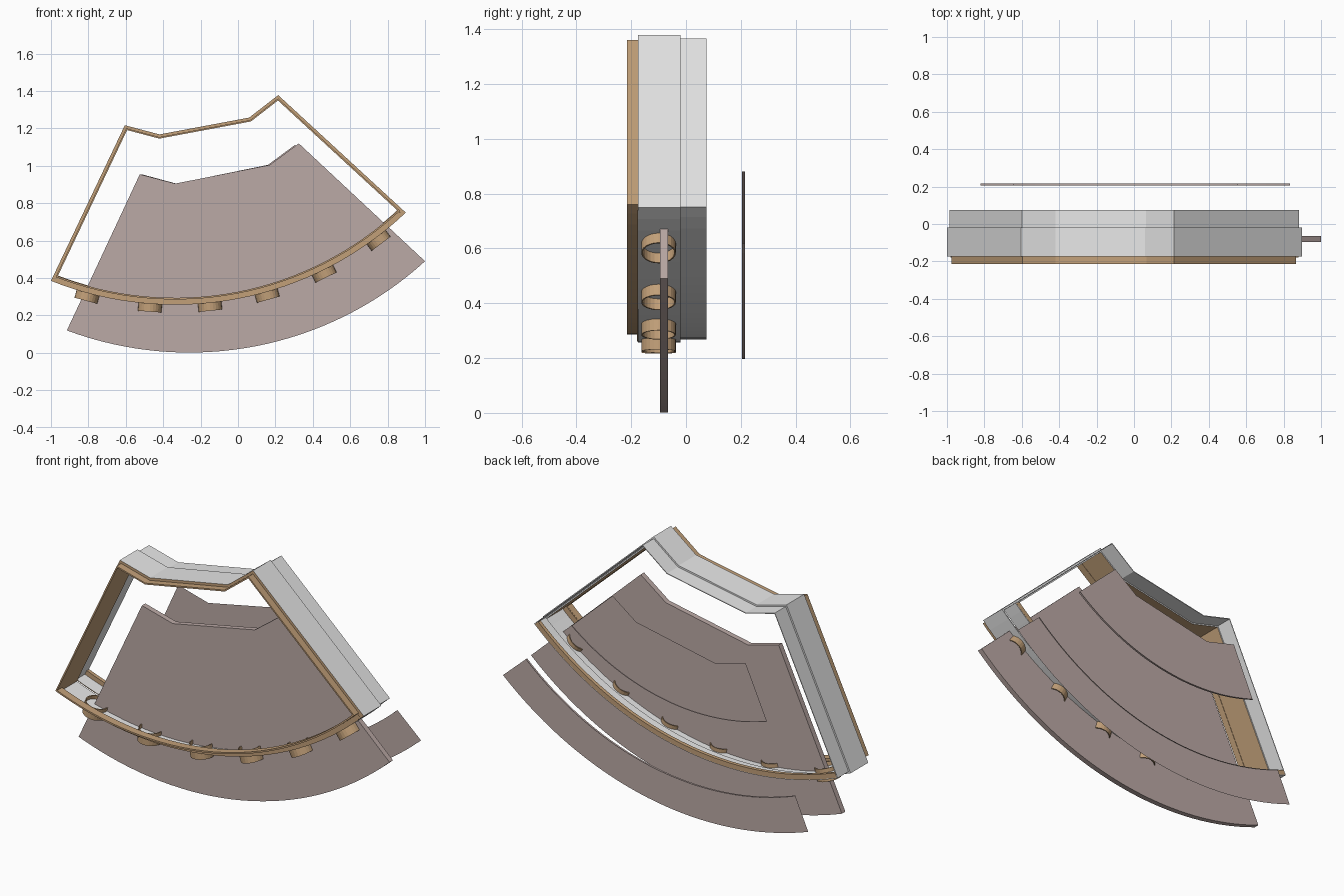
import bpy, bmesh, math
from mathutils import Vector as V

if "Cube" in bpy.data.objects:
    bpy.data.objects.remove(bpy.data.objects["Cube"])


def mat(name, col):
    m = bpy.data.materials.new(name)
    m.diffuse_color = (*col, 1)
    m.use_nodes = True
    m.node_tree.nodes["Principled BSDF"].inputs["Base Color"].default_value = m.diffuse_color
    return m


GREY = mat("light_grey", (0.8, 0.8, 0.8))
BROWN = mat("tan_brown", (0.54, 0.35, 0.19))
MAUVE = mat("mauve_panel", (0.50, 0.40, 0.38))


def finish(name, bm, mats, recalc=True):
    if recalc:
        bmesh.ops.recalc_face_normals(bm, faces=bm.faces)
    me = bpy.data.meshes.new(name)
    bm.to_mesh(me)
    bm.free()
    for m in mats:
        me.materials.append(m)
    ob = bpy.data.objects.new(name, me)
    bpy.context.collection.objects.link(ob)
    return ob


def arc_centre(p, q, r):
    p, q = V(p), V(q)
    d = q - p
    up = V((-d.y, d.x)).normalized()
    return (p + q) / 2 + up * math.sqrt(r * r - (d.length / 2) ** 2)


def arc(p, q, r, n=32):
    """Downward-bulging arc from p (left) to q (right)."""
    c = arc_centre(p, q, r)
    a, b = V(p) - c, V(q) - c
    a0, a1 = math.atan2(a.y, a.x), math.atan2(b.y, b.x)
    return [c + r * V((math.cos(t), math.sin(t)))
            for t in (a0 + (a1 - a0) * i / n for i in range(n + 1))]


def inset(pts, dists):
    """Move every edge of a closed outline inwards by its own distance."""
    n, lines, out = len(pts), [], []
    for i in range(n):
        d = (pts[(i + 1) % n] - pts[i]).normalized()
        lines.append((pts[i] + V((-d.y, d.x)) * dists[i], d))
    for i in range(n):
        (p, d), (q, e) = lines[i - 1], lines[i]
        det = d.x * e.y - d.y * e.x
        if abs(det) < 1e-6:
            out.append(q)
        else:
            w = q - p
            out.append(p + d * ((w.x * e.y - w.y * e.x) / det))
    return out


def plate(name, pts, y0, y1=None):
    bm = bmesh.new()
    f = bm.faces.new([bm.verts.new((p.x, y0, p.y)) for p in pts])
    if y1 is not None:
        r = bmesh.ops.extrude_face_region(bm, geom=[f])
        vs = [g for g in r["geom"] if isinstance(g, bmesh.types.BMVert)]
        bmesh.ops.translate(bm, verts=vs, vec=(0, y1 - y0, 0))
    return finish(name, bm, [MAUVE])


# frame outline: curved bottom, two straight sides, notched top
N = 32
FL, FR, FRAD = (-1.0, 0.385), (0.897, 0.75), 1.79
outline = arc(FL, FR, FRAD, N) + [V(p) for p in
          ((0.215, 1.378), (0.06, 1.258), (-0.42, 1.168), (-0.605, 1.217))]
M = len(outline)


def dist(side, bottom):
    return [bottom] * N + [side] * (M - N)


def ring(name, out_d, in_d, y0, y1, grey_sides=(), grey_floor=(), span=M):
    """Frame layer; sides are 0 outer, 1 back, 2 inner, 3 front."""
    o, i = inset(outline, dist(*out_d)), inset(outline, dist(*in_d))
    bm = bmesh.new()
    loops = [[bm.verts.new((p.x, y, p.y)) for p in pts]
             for pts, y in ((o, y0), (o, y1), (i, y1), (i, y0))]
    for k in range(span):
        j = (k + 1) % M
        for s in range(4):
            a, b = loops[s], loops[(s + 1) % 4]
            f = bm.faces.new((a[k], a[j], b[j], b[k]))
            grey = s in (grey_floor if k < N else grey_sides)
            f.material_index = 0 if grey else 1
    return finish(name, bm, [GREY, BROWN])


ring("front_trim", (0.014, 0.028), (0.022, 0.037), -0.215, -0.175)
ring("main_wall", (0.0, 0.0), (0.02, 0.006), -0.175, -0.02, (0, 1), (0, 1, 2))
ring("rear_wall", (0.009, 0.01), (0.013, 0.014), -0.02, 0.075, (0, 1, 2), (0, 1, 2))
# low brown lips along the front and rear edge of the curved floor
ring("front_lip", (0.02, 0.002), (0.021, 0.036), -0.178, -0.170, span=N)
ring("rear_lip", (0.013, 0.0135), (0.014, 0.040), 0.055, 0.0755, span=N)

# round spouts through the curved bottom
centre = arc_centre(FL, FR, FRAD)
for n, (x, z) in enumerate([(-0.805, 0.31), (-0.47, 0.25), (-0.15, 0.25),
                            (0.155, 0.31), (0.455, 0.435), (0.745, 0.61)]):
    d = (V((x, z)) - centre).normalized()
    axis = V((d.x, 0, d.y))
    side = V((-d.y, 0, d.x))
    bm = bmesh.new()
    loops = []
    for rad, r in ((0.063, FRAD - 0.028), (0.063, FRAD + 0.042),
                   (0.058, FRAD + 0.042), (0.058, FRAD - 0.028)):
        base = V((centre.x, -0.1, centre.y)) + axis * r
        loops.append([bm.verts.new(base + side * rad * math.cos(t) + V((0, rad * math.sin(t), 0)))
                      for t in (2 * math.pi * k / 24 for k in range(24))])
    for s in range(4):
        a, b = loops[s], loops[(s + 1) % 4]
        for k in range(24):
            j = (k + 1) % 24
            bm.faces.new((a[k], a[j], b[j], b[k]))
    finish(f"spout_{n + 1}", bm, [BROWN])

# large inner panel, passing through the frame
plate("inner_panel",
      arc((-0.915, 0.12), (1.0, 0.49), 1.87) +
      [V(p) for p in ((0.325, 1.12), (0.17, 1.005), (-0.335, 0.905), (-0.525, 0.955))],
      -0.095, -0.065)

# rear sheet in two parts with an open curved band between them
band_top = arc((-0.645, 0.667), (0.555, 0.88), 1.27)
band_low = arc((-0.82, 0.30), (0.835, 0.62), 1.61)
plate("rear_upper_sheet", band_top +
      [V(p) for p in ((0.305, 1.112), (0.16, 1.005), (-0.33, 0.905), (-0.515, 0.955))], 0.21)
plate("rear_lower_sheet", arc((-0.90, 0.12), (0.98, 0.49), 1.87) + band_low[::-1], 0.21)

# thin rims along the band
for name, pts in (("upper_rim", band_top), ("lower_rim", band_low)):
    bm = bmesh.new()
    a, b = [[bm.verts.new((p.x, y, p.y)) for p in pts] for y in (0.205, 0.216)]
    for k in range(len(pts) - 1):
        bm.faces.new((a[k], a[k + 1], b[k + 1], b[k]))
    finish(name, bm, [MAUVE], False)
